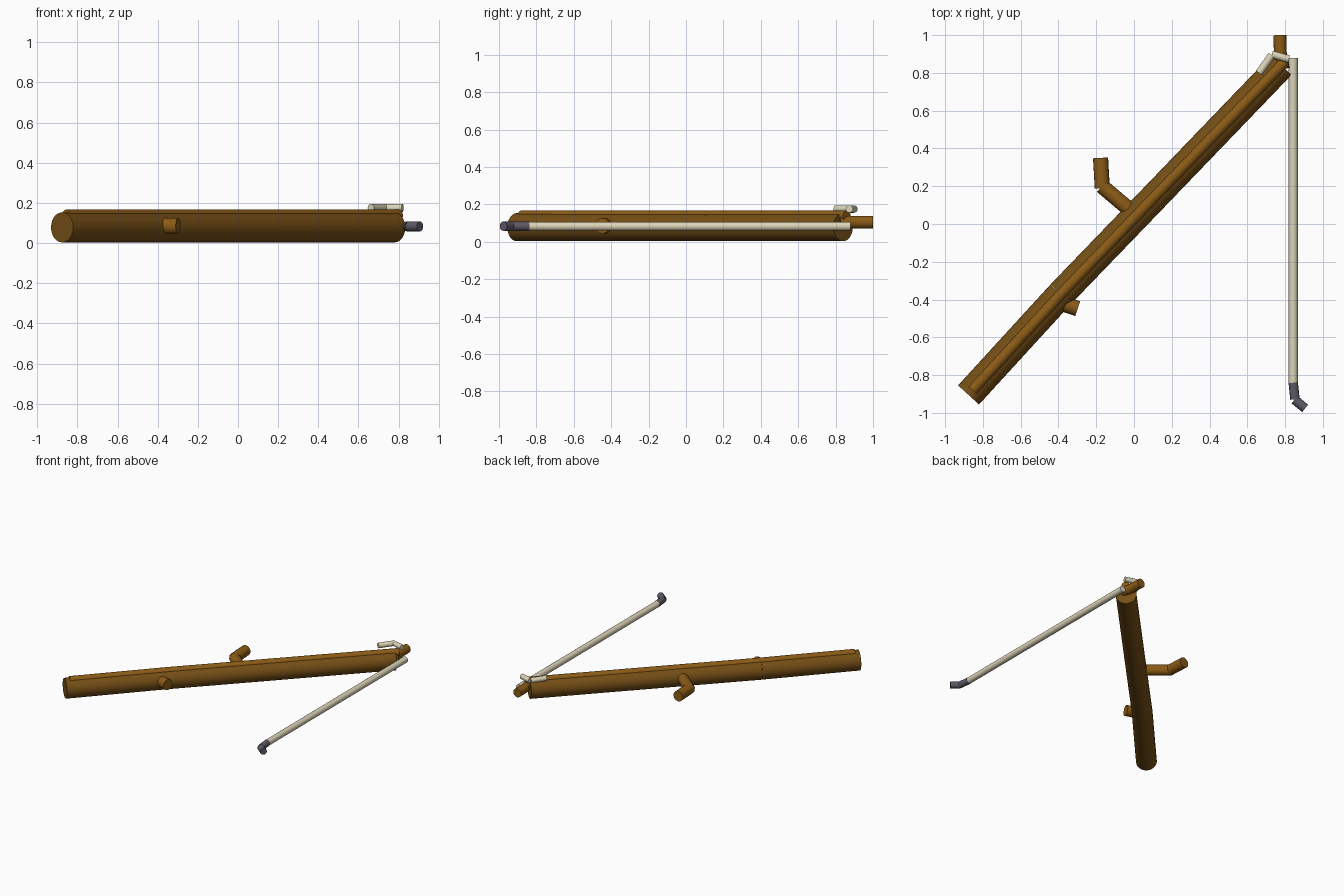
import bpy, math
from mathutils import Vector

if "Cube" in bpy.data.objects:
    bpy.data.objects.remove(bpy.data.objects["Cube"])


def material(name, rgb):
    m = bpy.data.materials.new(name)
    m.diffuse_color = (*rgb, 1)
    m.use_nodes = True
    m.node_tree.nodes["Principled BSDF"].inputs["Base Color"].default_value = m.diffuse_color
    return m


BARK = material("dark_bark", (0.18, 0.078, 0.008))
WOOD = material("light_wood", (0.26, 0.105, 0.008))
CREAM = material("cream_cord", (0.72, 0.66, 0.48))
METAL = material("dark_metal", (0.11, 0.1, 0.13))


def rods(name, points, radius, mat, sides=16):
    """A chain of straight capped cylinders through the given points."""
    for i, (a, b) in enumerate(zip(points, points[1:])):
        a, b = Vector(a), Vector(b)
        d = b - a
        bpy.ops.mesh.primitive_cylinder_add(
            vertices=sides, radius=radius, depth=d.length, location=(a + b) / 2)
        ob = bpy.context.object
        ob.rotation_euler = d.to_track_quat('Z', 'Y').to_euler()
        ob.name = f"{name}_{i + 1}"
        ob.data.materials.append(mat)
        bpy.ops.object.shade_smooth_by_angle(angle=math.radians(35))


# Slightly bent shaft with a ridge along its top
rods("shaft", [(-0.876, -0.905, 0.078), (-0.388, -0.372, 0.078),
               (0.096, 0.13, 0.078), (0.779, 0.84, 0.078)], 0.075, BARK, 24)
rods("shaft_ridge", [(-0.855, -0.88, 0.137), (-0.385, -0.37, 0.137),
                     (0.096, 0.13, 0.137), (0.80, 0.86, 0.137)], 0.03, WOOD)

# Branch stubs
rods("side_branch", [(0.02, 0.04, 0.085), (-0.17, 0.20, 0.085)], 0.04, WOOD)
rods("side_branch_tip", [(-0.168, 0.19, 0.085), (-0.177, 0.35, 0.085)], 0.04, WOOD)
rods("short_stub", [(-0.40, -0.415, 0.085), (-0.298, -0.448, 0.085)], 0.041, WOOD)
rods("end_branch", [(0.79, 0.82, 0.105), (0.775, 0.895, 0.105),
                    (0.772, 1.0, 0.105)], 0.034, WOOD)

# Cord knot on top, and the long hanging cord
rods("cord_knot", [(0.662, 0.80, 0.175), (0.73, 0.895, 0.175)], 0.02, CREAM)
rods("cord_knot_end", [(0.73, 0.898, 0.175), (0.82, 0.873, 0.175)], 0.02, CREAM)
rods("hanging_cord", [(0.843, 0.88, 0.083), (0.843, -0.845, 0.083)], 0.024, CREAM)

# Hook at the end of the cord
rods("hook_shank", [(0.843, -0.84, 0.083), (0.852, -0.928, 0.083)], 0.025, METAL)
rods("hook_point", [(0.85, -0.93, 0.083), (0.906, -0.976, 0.083)], 0.025, METAL)
